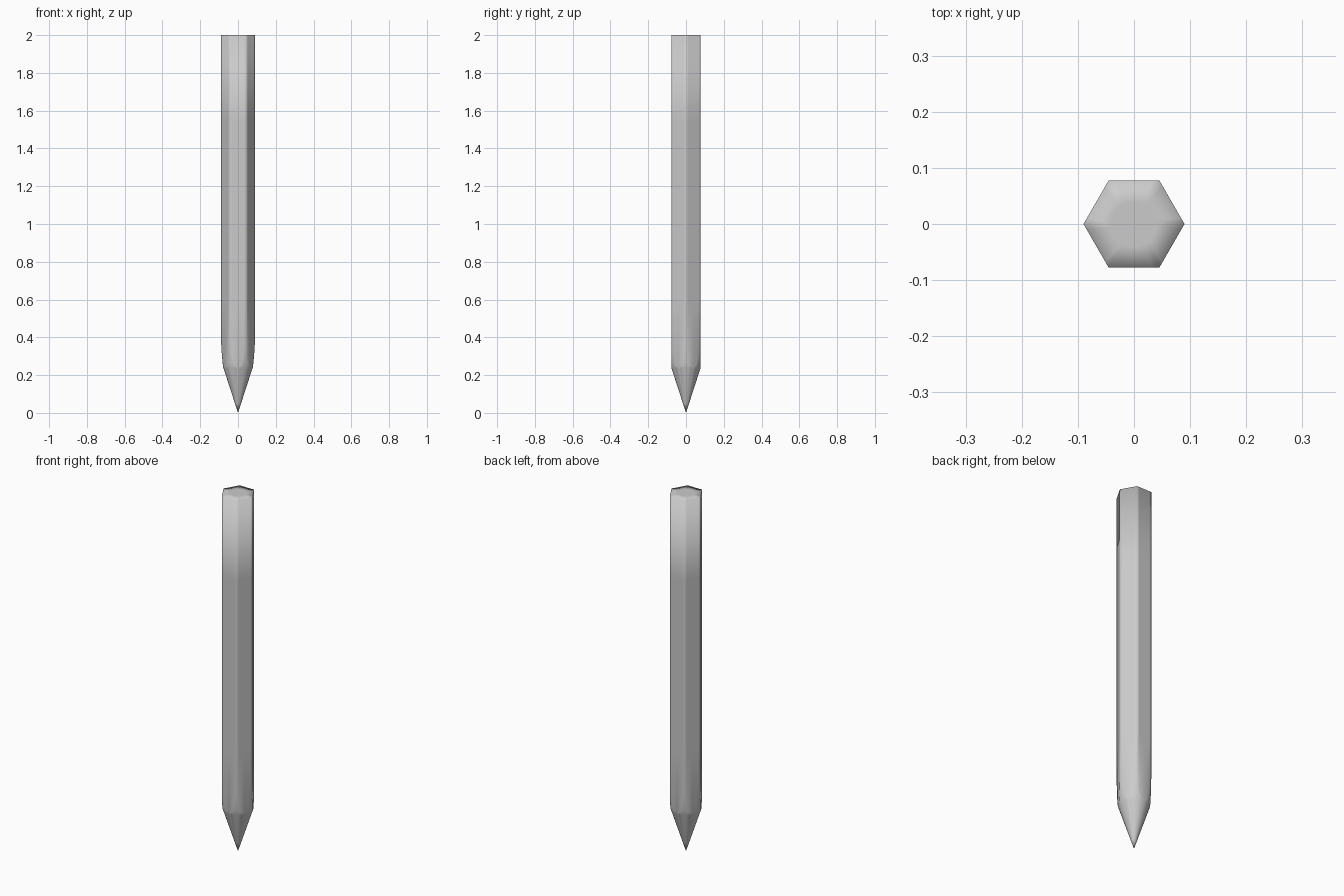
import bpy, bmesh, math

if "Cube" in bpy.data.objects:
    bpy.data.objects.remove(bpy.data.objects["Cube"])

R = 0.09                          # corner radius of the hexagon
A = R * math.cos(math.pi / 6)     # distance from centre to a flat
N = 48                            # columns around


def hex_radius(a):
    """Radius of the hexagon outline at angle a (corners on the x axis)."""
    return A / math.cos((a % (math.pi / 3)) - math.pi / 6)


def shoulder_z(r):
    """Height at which the sharpened surface reaches radius r."""
    return 0.24 + 0.14 * (max(r - A, 0) / (R - A)) ** 1.5


bm = bmesh.new()
angles = [2 * math.pi * i / N for i in range(N)]


def ring(fn):
    verts = []
    for a in angles:
        r, z = fn(hex_radius(a))
        verts.append(bm.verts.new((r * math.cos(a), r * math.sin(a), z)))
    return verts


def carved(t):
    def fn(h):
        r = A + (h - A) * t
        return r, shoulder_z(r)
    return fn


# sharpened cone, scalloped shoulder, hexagonal shaft, flat end
rings = [ring(lambda h: (A * 0.05 / 0.24, 0.05))]
rings += [ring(carved(t)) for t in (0, 0.33, 0.67, 1)]
for z in (0.6, 1.55, 2.0):
    rings.append(ring(lambda h, z=z: (h, z)))
rings.append(ring(lambda h: (0.04, 2.0)))

for lo, hi in zip(rings, rings[1:]):
    for i in range(N):
        j = (i + 1) % N
        bm.faces.new((lo[i], lo[j], hi[j], hi[i]))
tip = bm.verts.new((0, 0, 0))
for i in range(N):
    bm.faces.new((tip, rings[0][(i + 1) % N], rings[0][i]))
bm.faces.new(rings[-1])

bmesh.ops.remove_doubles(bm, verts=bm.verts, dist=1e-5)
bmesh.ops.recalc_face_normals(bm, faces=bm.faces)
for f in bm.faces:
    f.smooth = True

mesh = bpy.data.meshes.new("pencil")
bm.to_mesh(mesh)
bm.free()
bpy.context.collection.objects.link(bpy.data.objects.new("pencil", mesh))
